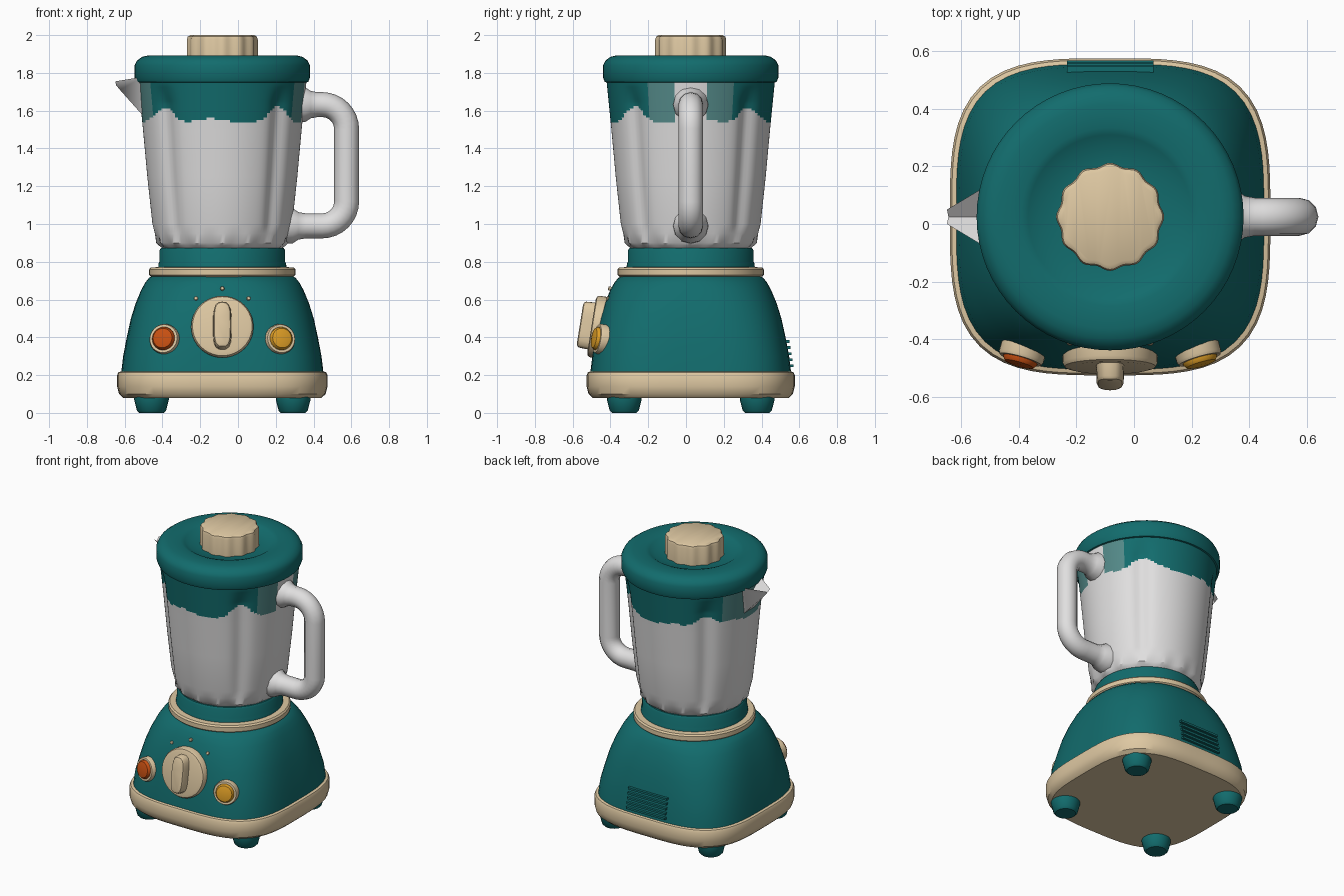
import bpy, bmesh, math
from mathutils import Matrix, Vector

if "Cube" in bpy.data.objects:
    bpy.data.objects.remove(bpy.data.objects["Cube"])

CX, CY = -0.083, 0.025   # axis of the blender body


def srgb(r, g, b):
    f = lambda c: c / 12.92 if c <= 0.04045 else ((c + 0.055) / 1.055) ** 2.4
    return [f(v / 255) for v in (r, g, b)] + [1.0]


def material(name, *rgb):
    m = bpy.data.materials.new(name)
    m.diffuse_color = srgb(*rgb)
    m.use_nodes = True
    m.node_tree.nodes["Principled BSDF"].inputs["Base Color"].default_value = m.diffuse_color
    return m


TEAL = material("teal", 18, 108, 109)
CREAM = material("cream", 222, 200, 162)
GLASS = material("pale_grey", 224, 223, 223)
MIST = material("grey_teal", 84, 138, 137)
ORANGE = material("orange", 200, 80, 18)
YELLOW = material("amber", 222, 158, 38)


def finish(ob, angle=35):
    bpy.ops.object.select_all(action='DESELECT')
    ob.select_set(True)
    bpy.context.view_layer.objects.active = ob
    bpy.ops.object.shade_smooth_by_angle(angle=math.radians(angle))
    return ob


def add_mesh(name, bm, mats, angle=35):
    bmesh.ops.recalc_face_normals(bm, faces=bm.faces)
    me = bpy.data.meshes.new(name)
    bm.to_mesh(me)
    bm.free()
    for m in mats:
        me.materials.append(m)
    ob = bpy.data.objects.new(name, me)
    bpy.context.collection.objects.link(ob)
    return finish(ob, angle)


def loft(name, profile, mats, M=None, sides=64, lobe=None, rule=None, angle=35):
    """Stack rounded-square rings (z, half_x, half_y, exponent) into a closed solid."""
    M = M or Matrix.Translation((CX, CY, 0))
    bm = bmesh.new()
    rings = []
    for z, hx, hy, n in profile:
        ring = []
        for i in range(sides):
            a = 2 * math.pi * i / sides
            c, s = math.cos(a), math.sin(a)
            r = (abs(c / hx) ** n + abs(s / hy) ** n) ** (-1 / n)
            r *= lobe(a, z) if lobe else 1
            ring.append(bm.verts.new(M @ Vector((r * c, r * s, z))))
        rings.append(ring)
    for k, (lo, hi) in enumerate(zip(rings, rings[1:])):
        for i in range(sides):
            j = (i + 1) % sides
            f = bm.faces.new((lo[i], lo[j], hi[j], hi[i]))
            if rule:
                f.material_index = rule(2 * math.pi * (i + 0.5) / sides,
                                        (profile[k][0] + profile[k + 1][0]) / 2)
    bm.faces.new(rings[0][::-1])
    bm.faces.new(rings[-1])
    return add_mesh(name, bm, mats, angle)


def round_profile(pairs):
    return [(z, r, r, 2) for z, r in pairs]


def facing_front(x, y, z, yaw=0, tilt=9):
    return (Matrix.Translation((x, y, z)) @ Matrix.Rotation(math.radians(yaw), 4, 'Z')
            @ Matrix.Rotation(math.radians(90 - tilt), 4, 'X'))


# Feet
for sx, side in ((-1, "left"), (1, "right")):
    for sy, end in ((-1, "front"), (1, "back")):
        loft(f"foot_{end}_{side}",
             round_profile([(0, .065), (.012, .077), (.07, .092), (.1, .092)]), [TEAL],
             Matrix.Translation((CX + sx * .375, CY + sy * .352, 0)), 20)

# Base trim and motor housing
loft("base_trim", [(z, h, h - .006, 3.4) for z, h in
     [(.08, .525), (.1, .547), (.14, .557), (.2, .557), (.215, .55), (.222, .53)]], [CREAM], sides=80)
loft("motor_housing", [(z, h, h - .004, n) for z, h, n in
     [(.2, .537, 3.4), (.3, .525, 3.4), (.4, .506, 3.2), (.5, .484, 3), (.58, .459, 2.8),
      (.65, .43, 2.6), (.69, .408, 2.4), (.715, .388, 2.2), (.73, .36, 2)]], [TEAL], sides=80)

# Collar and neck
loft("collar", round_profile([(.72, .375), (.73, .387), (.76, .387), (.77, .378), (.772, .33)]), [CREAM])
loft("neck", round_profile([(.76, .34), (.79, .338), (.8, .333), (.86, .333), (.872, .325)]), [TEAL])


# Fluted jar with a tinted band below the lid
def groove(a, width):
    d = (a - math.pi / 4) % (math.pi / 2)
    d = min(d, math.pi / 2 - d)
    return math.exp(-(d / width) ** 2)


def jar_lobe(a, z):
    fade = max(0, min(1, (z - .9) / .1, (1.74 - z) / .1))
    foot = .02 * math.cos(16 * a) * max(0, 1 - abs(z - .9) / .05)
    return 1 + foot - .06 * fade * groove(a, .12)


def jar_tint(a, z):
    limit = 1.545 + .07 * groove(a, .2) + .012 * math.sin(7 * a + 1)
    if z < limit:
        return 0
    c, s = math.cos(a), abs(math.sin(a))
    if c > 0 and s < .2:
        return 0
    return 2 if abs(c) > .87 else 1


jar = [(.868, .31), (.885, .33), (.9, .343), (.95, .357), (1.0, .37), (1.25, .397), (1.5, .42)]
jar += [(1.5 + .0125 * i, .42 + .00125 * i) for i in range(1, 21)]
loft("jar", round_profile(jar), [GLASS, TEAL, MIST], sides=128, lobe=jar_lobe, rule=jar_tint)

# Pouring spout with an open channel
bm = bmesh.new()
vs = [bm.verts.new(p) for p in
      [(-.5, -.09, 1.78), (-.5, .14, 1.78), (-.5, CY, 1.70), (-.65, 0, 1.755), (-.65, .05, 1.755),
       (-.645, CY, 1.735), (-.625, CY, 1.71), (-.5, -.035, 1.57), (-.5, .085, 1.57)]]
for f in [(0, 2, 5, 3), (1, 4, 5, 2), (3, 5, 6), (5, 4, 6), (0, 3, 6, 7), (1, 8, 6, 4),
          (7, 6, 8), (0, 7, 8, 1, 2)]:
    bm.faces.new([vs[i] for i in f])
add_mesh("spout", bm, [GLASS], 40)

# Handle: round tube bent at two corners, flared where it meets the jar
X, TOP, LOW, R = .575, 1.632, .99, .13
path = [(.3, TOP, 1.45), (.355, TOP, 1.4), (.385, TOP, 1.1), (.42, TOP, 1)]
path += [(X - R + R * math.sin(t), TOP - R + R * math.cos(t), 1)
         for t in [math.pi / 2 * i / 8 for i in range(9)]]
path += [(X - R + R * math.cos(t), LOW + R - R * math.sin(t), 1)
         for t in [math.pi / 2 * i / 8 for i in range(9)]]
path += [(.36, LOW, 1), (.32, LOW, 1.1), (.29, LOW, 1.4), (.23, LOW, 1.45)]
cu = bpy.data.curves.new("handle", 'CURVE')
cu.dimensions = '3D'
cu.bevel_depth = .066
cu.bevel_resolution = 4
cu.use_fill_caps = True
sp = cu.splines.new('POLY')
sp.points.add(len(path) - 1)
for p, (x, z, r) in zip(sp.points, path):
    p.co = (x, CY, z, 1)
    p.radius = r
cu.materials.append(GLASS)
handle = bpy.data.objects.new("handle", cu)
bpy.context.collection.objects.link(handle)
bpy.ops.object.select_all(action='DESELECT')
handle.select_set(True)
bpy.context.view_layer.objects.active = handle
bpy.ops.object.convert(target='MESH')
finish(bpy.context.view_layer.objects.active, 45)

# Lid with a dished top, and scalloped cap
loft("lid", round_profile([(1.745, .43), (1.752, .455), (1.775, .464), (1.84, .464), (1.865, .452),
     (1.885, .425), (1.893, .39), (1.893, .31), (1.885, .285), (1.862, .25), (1.858, .15)]), [TEAL])
loft("lid_cap", round_profile([(1.85, .187), (1.975, .187), (1.992, .182), (2.0, .168)]), [CREAM],
     sides=96, lobe=lambda a, z: .975 + .03 * math.cos(12 * a), angle=40)

# Speed dial with grip
dial = facing_front(CX, -.438, .45)
loft("speed_dial", round_profile([(-.03, .165), (.045, .165), (.058, .158), (.063, .14)]), [CREAM], dial, 40)
loft("dial_grip", [(.04, .05, .127, 3.5), (.11, .047, .123, 3.5), (.12, .042, .117, 3.5),
     (.125, .03, .105, 3.5)], [CREAM], dial, 40)

# Dial marks
for k, ang in enumerate((-42, 0, 42)):
    t = math.radians(ang)
    z = .45 + .207 * math.cos(t)
    y = CY - (.425 if ang == 0 else .434)
    loft(f"dial_mark_{k + 1}", round_profile([(-.02, .011), (.008, .011), (.012, .008)]), [CREAM],
         facing_front(CX + .207 * math.sin(t), y, z, ang * .2, 18), 12)

# Push buttons in cream rings
for s, side, mat in ((-1, "left", ORANGE), (1, "right", YELLOW)):
    M = facing_front(CX + s * .302, -.437, .388, s * 16)
    loft(f"button_ring_{side}", round_profile([(-.04, .08), (.025, .08), (.036, .075), (.036, .062),
         (.02, .06)]), [CREAM], M, 32)
    loft(f"button_{side}", round_profile([(0, .061), (.04, .061), (.053, .052), (.058, .03)]), [mat], M, 24)

# Rear vent slats
for k in range(5):
    z = .25 + .032 * k
    bm = bmesh.new()
    bmesh.ops.create_cube(bm, size=1, matrix=Matrix.Translation((CX, CY + .529 - .17 * (z - .25), z))
                          @ Matrix.Diagonal((.3, .03, .014, 1)))
    add_mesh(f"vent_slat_{k + 1}", bm, [TEAL])
